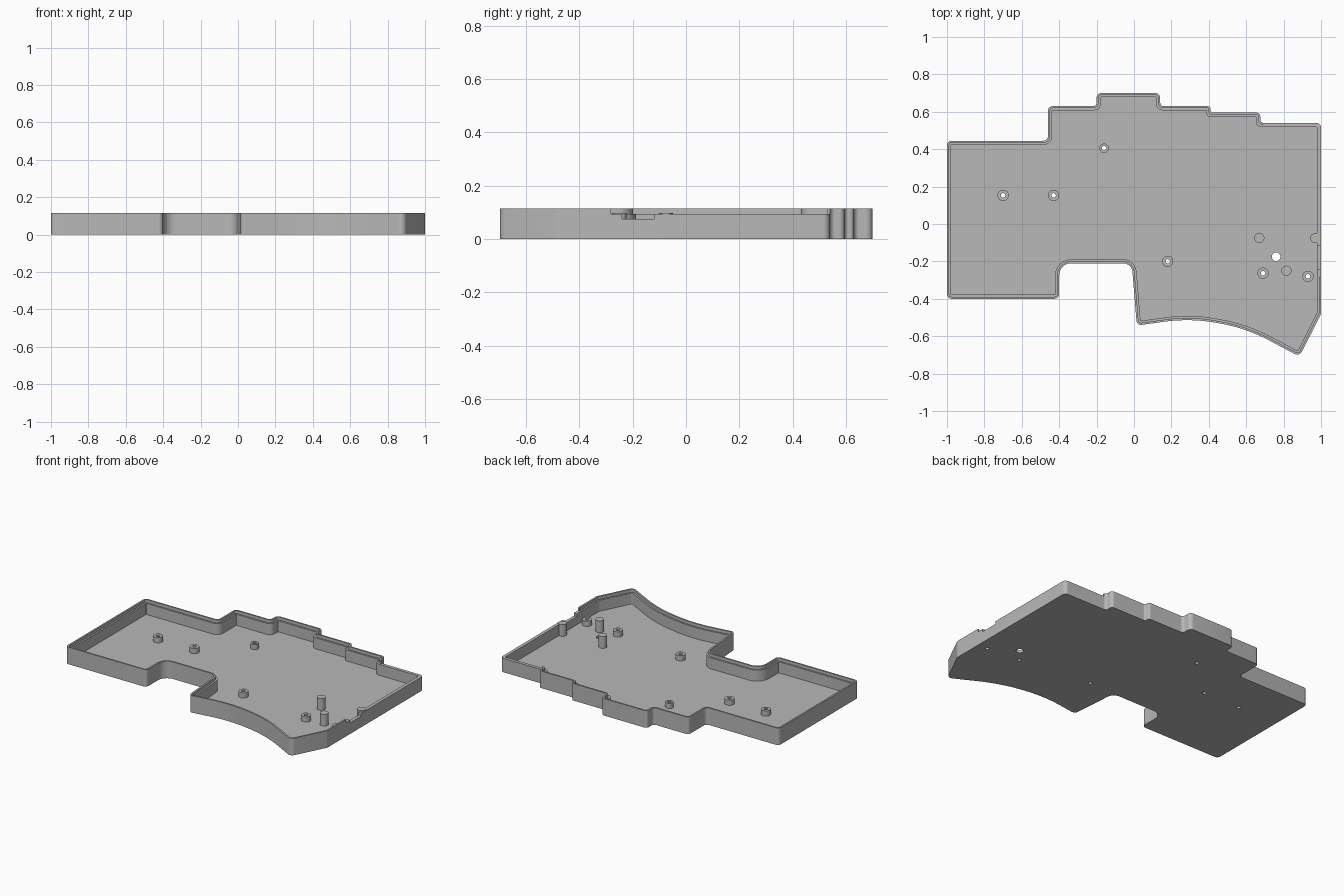
import bpy, bmesh, math
from mathutils import Vector

cube = bpy.data.objects.get("Cube")
if cube:
    bpy.data.objects.remove(cube, do_unlink=True)

grey = bpy.data.materials.new("plain grey")
grey.use_nodes = True
colour = (0.48, 0.48, 0.48, 1)
grey.diffuse_color = colour
grey.node_tree.nodes["Principled BSDF"].inputs["Base Color"].default_value = colour

HEIGHT, LEDGE, FLOOR = 0.114, 0.094, 0.02
WALL, LIP = 0.022, 0.011

# Outline corners, counter-clockwise: x, y, corner radius
OUTLINE = [
    (-1, -0.4, 0.025), (-0.4, -0.4, 0.025), (-0.4, -0.21, 0.065), (-0.012, -0.21, 0.05),
    (0.015, -0.543, 0.025), (0.3, -0.503, 0.95), (0.6, -0.557, 0.9), (0.885, -0.709, 0.03),
    (1, -0.48, 0.03), (1, 0.54, 0.025), (0.675, 0.54, 0.02), (0.675, 0.595, 0.02),
    (0.41, 0.595, 0.015), (0.41, 0.63, 0.015), (0.14, 0.63, 0.02), (0.14, 0.7, 0.025),
    (-0.2, 0.7, 0.025), (-0.2, 0.63, 0.02), (-0.46, 0.63, 0.025), (-0.46, 0.445, 0.025),
    (-1, 0.445, 0.025),
]


def rounded_loop(inset, segments=8):
    """Inset the outline by a constant distance and round its corners."""
    n = len(OUTLINE)
    pts = [Vector(p[:2]) for p in OUTLINE]
    corners, turns = [], []
    for i in range(n):
        a = (pts[i] - pts[i - 1]).normalized()
        b = (pts[(i + 1) % n] - pts[i]).normalized()
        turns.append(math.atan2(a.x * b.y - a.y * b.x, a.dot(b)))
        corners.append(pts[i] + (b - a) * inset / math.sin(turns[i]))
    loop = []
    for i in range(n):
        c, before, after = corners[i], corners[i - 1], corners[(i + 1) % n]
        a, b = (c - before), (after - c)
        radius = OUTLINE[i][2] - inset * math.copysign(1, turns[i])
        tan_half = math.tan(abs(turns[i]) / 2)
        reach = min(max(radius, 0.004) * tan_half, 0.49 * a.length, 0.49 * b.length)
        r = reach / tan_half
        a.normalize()
        b.normalize()
        side = math.copysign(1, turns[i])
        start = c - a * reach
        normal = Vector((-a.y, a.x)) * side
        for k in range(segments + 1):
            t = abs(turns[i]) * k / segments
            loop.append(start + a * r * math.sin(t) + normal * r * (1 - math.cos(t)))
    return loop


def finish(bm, name):
    bmesh.ops.recalc_face_normals(bm, faces=bm.faces[:])
    mesh = bpy.data.meshes.new(name)
    bm.to_mesh(mesh)
    bm.free()
    obj = bpy.data.objects.new(name, mesh)
    bpy.context.collection.objects.link(obj)
    mesh.materials.append(grey)
    return obj


def activate(obj):
    bpy.ops.object.select_all(action="DESELECT")
    obj.select_set(True)
    bpy.context.view_layer.objects.active = obj


def smooth(obj):
    activate(obj)
    bpy.ops.object.shade_smooth_by_angle(angle=math.radians(30))


def box(name, low, high):
    bm = bmesh.new()
    bmesh.ops.create_cube(bm, size=1)
    for v in bm.verts:
        v.co = Vector([h if c > 0 else l for c, l, h in zip(v.co, low, high)])
    return finish(bm, name)


def post(name, x, y, radius, bottom, top, bore=0, sides=32):
    """Upright cylinder, with an open bore when one is given."""
    bm = bmesh.new()
    profile = [(radius, bottom), (radius, top)]
    if bore:
        profile += [(bore, top), (bore, bottom)]
    rings = [[bm.verts.new((x + r * math.cos(math.tau * k / sides),
                            y + r * math.sin(math.tau * k / sides), z))
              for k in range(sides)] for r, z in profile]
    pairs = zip(rings, rings[1:] + rings[:1]) if bore else [rings]
    for low, high in pairs:
        for k in range(sides):
            j = (k + 1) % sides
            bm.faces.new((low[k], low[j], high[j], high[k]))
    if not bore:
        bm.faces.new(rings[0])
        bm.faces.new(rings[1])
    return finish(bm, name)


# Tray: floor and stepped wall made from stacked loops
bm = bmesh.new()
levels = [(0, 0), (0, HEIGHT), (LIP, HEIGHT), (LIP, LEDGE), (WALL, LEDGE), (WALL, FLOOR)]
loops = [[bm.verts.new((p.x, p.y, z)) for p in rounded_loop(inset)] for inset, z in levels]
for low, high in zip(loops, loops[1:]):
    for k in range(len(low)):
        j = (k + 1) % len(low)
        bm.faces.new((low[k], low[j], high[j], high[k]))
bm.faces.new(loops[0])
bm.faces.new(loops[-1])
tray = finish(bm, "tray")

# Lowered rim, connector notch and floor holes
BOSSES = [(-0.7, 0.153, 0.03), (-0.43, 0.153, 0.03), (-0.16, 0.405, 0.025),
          (0.18, -0.2, 0.03), (0.69, -0.263, 0.03), (0.93, -0.28, 0.03)]
BORE = 0.012
cutters = [
    box("side_rim_cutter", (0.96, -0.283, 0.0935), (1.1, 0.6, 0.2)),
    box("back_rim_cutter", (0.69, 0.5, 0.0935), (1.1, 0.6, 0.2)),
    box("notch_cutter", (0.96, -0.24, 0.075), (1.1, -0.118, 0.2)),
    post("floor_hole_cutter", 0.76, -0.175, 0.023, -0.1, 0.05),
]
cutters += [post("screw_hole_cutter", x, y, BORE, -0.1, 0.05) for x, y, r in BOSSES]
for cutter in cutters:
    cutter.hide_render = True
    activate(tray)
    mod = tray.modifiers.new("cut", "BOOLEAN")
    mod.operation = "DIFFERENCE"
    mod.solver = "EXACT"
    mod.object = cutter
    bpy.ops.object.modifier_apply(modifier=mod.name)
    bpy.data.objects.remove(cutter, do_unlink=True)
smooth(tray)

# Screw bosses
for i, (x, y, r) in enumerate(BOSSES):
    smooth(post(f"screw_boss_{i + 1}", x, y, r, FLOOR - 0.002, 0.055, BORE))

# Solid support posts
for i, (x, y) in enumerate([(0.67, -0.075), (0.815, -0.25), (0.97, -0.075)]):
    smooth(post(f"support_post_{i + 1}", x, y, 0.027, FLOOR - 0.002, 0.098))
